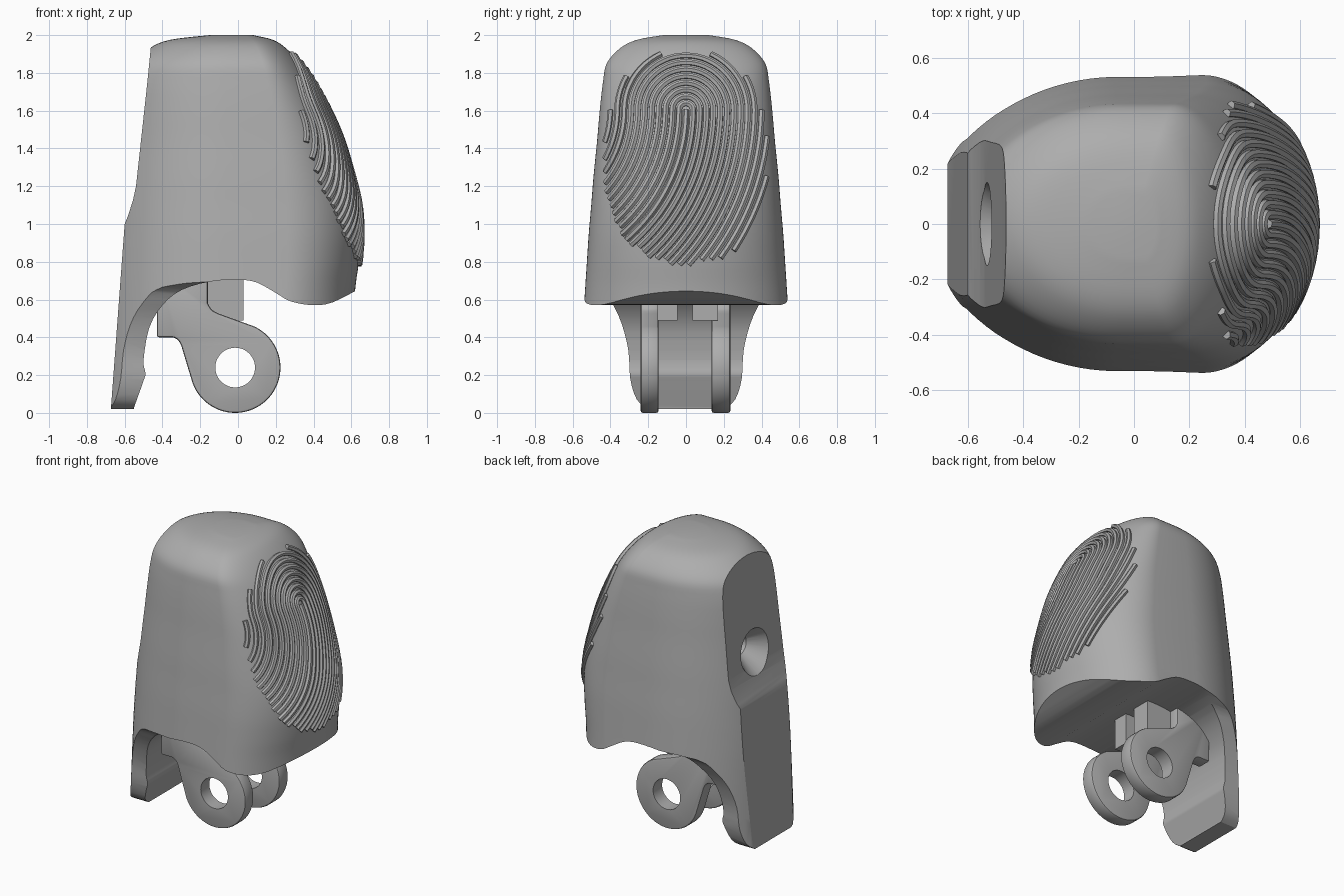
import bpy, bmesh, math
from mathutils import Vector, Matrix

if "Cube" in bpy.data.objects:
    bpy.data.objects.remove(bpy.data.objects["Cube"])

grey = bpy.data.materials.new("grey plastic")
grey.use_nodes = True
grey.diffuse_color = (0.42, 0.42, 0.42, 1)
grey.node_tree.nodes["Principled BSDF"].inputs["Base Color"].default_value = grey.diffuse_color


def add_object(name, bm):
    bmesh.ops.recalc_face_normals(bm, faces=bm.faces)
    mesh = bpy.data.meshes.new(name)
    bm.to_mesh(mesh)
    bm.free()
    obj = bpy.data.objects.new(name, mesh)
    bpy.context.collection.objects.link(obj)
    mesh.materials.append(grey)
    return obj


def activate(obj):
    bpy.ops.object.select_all(action='DESELECT')
    obj.select_set(True)
    bpy.context.view_layer.objects.active = obj


def smooth(obj, degrees=35):
    activate(obj)
    bpy.ops.object.shade_smooth_by_angle(angle=math.radians(degrees))


def prism(name, outline, axis, start, end):
    """Extrude an outline along y (points are x, z) or along x (points are y, z)."""
    bm = bmesh.new()
    place = (lambda p: (p[0], start, p[1])) if axis == 'y' else (lambda p: (start, p[0], p[1]))
    face = bm.faces.new([bm.verts.new(place(p)) for p in outline])
    step = Vector((0, end - start, 0)) if axis == 'y' else Vector((end - start, 0, 0))
    new = bmesh.ops.extrude_face_region(bm, geom=[face])["geom"]
    bmesh.ops.translate(bm, vec=step, verts=[v for v in new if isinstance(v, bmesh.types.BMVert)])
    return add_object(name, bm)


def cut(obj, cutter):
    cutter.hide_render = True
    mod = obj.modifiers.new("cut", 'BOOLEAN')
    mod.operation, mod.solver, mod.object = 'DIFFERENCE', 'EXACT', cutter
    activate(obj)
    bpy.ops.object.modifier_apply(modifier=mod.name)
    bpy.data.objects.remove(cutter)


def spline(points, steps):
    """Smooth path through the given points."""
    out = []
    pts = [Vector(p) for p in points]
    for i in range(len(pts) - 1):
        a, b, c, d = pts[max(i - 1, 0)], pts[i], pts[i + 1], pts[min(i + 2, len(pts) - 1)]
        for k in range(steps):
            t = k / steps
            out.append(b + 0.5 * t * ((c - a) + t * ((2 * a - 5 * b + 4 * c - d)
                                                   + t * (3 * (b - c) + d - a))))
    return out + [pts[-1]]


# Fingertip shell: stacked rounded sections (height, half width, back, front)
sections = [(-0.05, .58, -.725, .6), (.57, .54, -.71, .615), (.8, .525, -.7, .64),
            (.95, .515, -.69, .65), (1.1, .502, -.68, .64), (1.25, .49, -.665, .605),
            (1.45, .47, -.645, .545), (1.6, .457, -.63, .48), (1.75, .44, -.61, .4),
            (1.85, .42, -.57, .33), (1.93, .35, -.47, .255), (1.975, .26, -.36, .185),
            (2.0, .12, -.15, .08)]
bm = bmesh.new()
rings = []
SIDES = 96
for z, w, back, front in [tuple(v) for v in spline(sections, 4)]:
    ring = []
    mid_b, mid_f = 0.07 * back, 0.38 * front
    for i in range(SIDES):
        a = 2 * math.pi * (i + 0.5) / SIDES
        c, s = math.cos(a), math.sin(a)
        x = mid_f + (front - mid_f) * c if c > 0 else mid_b + (mid_b - back) * c
        ring.append(bm.verts.new((x, w * s, z)))
    rings.append(ring)
for lo, hi in zip(rings, rings[1:]):
    for i in range(SIDES):
        j = (i + 1) % SIDES
        bm.faces.new((lo[i], lo[j], hi[j], hi[i]))
bm.faces.new(rings[0])
bm.faces.new(rings[-1])
shell = add_object("fingertip_shell", bm)

# Raised print ridges: nested loops around a curved spine, laid on the pad
SPACING, CORE_Z, BEND = 0.036, 1.6, 0.9


def on_pad(y, z):
    return abs(y / 0.43) ** 2.4 + abs((z - 1.35) / 0.565) ** 2.4 < 1


def leg(r, side):
    radius = BEND + side * r
    n = 50
    return [(-BEND + radius * math.cos(t), CORE_Z - radius * math.sin(t))
            for t in (1.3 * k / n for k in range(n + 1))]


curve = bpy.data.curves.new("print_ridges", 'CURVE')
curve.dimensions = '3D'
curve.bevel_depth, curve.bevel_resolution, curve.use_fill_caps = 0.0165, 1, True


def add_run(run):
    if len(run) < 3:
        return
    line = curve.splines.new('POLY')
    line.points.add(len(run) - 1)
    for point, co in zip(line.points, run):
        point.co = (*co, 1)


for k in range(18):
    r = SPACING * k
    arch = [(r * math.cos(t), CORE_Z + r * math.sin(t))
            for t in (math.pi * i / 30 for i in range(1, 30))] if k else []
    path = (leg(r, 1)[::-1] + arch + leg(r, -1)) if k else leg(0, 1)
    run = []
    for y, z in path:
        hit, loc, normal, _ = shell.ray_cast(Vector((2, y, z)), Vector((-1, 0, 0)))
        if hit and on_pad(y, z):
            run.append(loc + normal * 0.005)
        else:
            add_run(run)
            run = []
    add_run(run)
ridges = bpy.data.objects.new("print_ridges", curve)
bpy.context.collection.objects.link(ridges)
curve.materials.append(grey)
activate(ridges)
bpy.ops.object.convert(target='MESH')
smooth(ridges, 50)

# Flat back with its shallow scooped pocket
cut(shell, prism("back_cutter", [(-.682, -.1), (-.6, 1.0), (-.58, 1.05), (-.555, 1.13), (-.54, 1.2),
                                 (-.48, 1.75), (-.445, 2.1), (-1, 2.1), (-1, -.1)], 'y', -1, 1))

# Wavy underside and the inner face of the tail
under = spline([(-.55, .03), (-.5, .17), (-.49, .21), (-.5, .28), (-.47, .45), (-.4, .57),
                (-.3, .65), (-.15, .695), (0, .705), (.1, .69), (.2, .635), (.28, .59),
                (.4, .57), (.5, .585), (.63, .65)], 3)
cut(shell, prism("underside_cutter", [(-.55, -.2)] + [tuple(p) for p in under]
                 + [(1, .85), (1, -.2)], 'y', -1, 1))

# Rounded sides of the tail
side = [tuple(p) for p in spline([(.2, .02), (.26, .07), (.295, .18), (.305, .33), (.34, .47),
                                  (.39, .58), (.45, .665), (.6, .715)], 3)]
cut(shell, prism("tail_cutter", [(-1, -.2), (-1, .715)] + [(-y, z) for y, z in side[::-1]]
                 + side + [(1, .715), (1, -.2)], 'x', -1, -.1))


# Countersunk screw hole in the pocket
def turned(name, r1, r2, depth, x, z):
    bm = bmesh.new()
    bmesh.ops.create_cone(bm, cap_ends=True, segments=48, radius1=r1, radius2=r2, depth=depth,
                          matrix=Matrix.Translation((x, 0, z)) @ Matrix.Rotation(math.pi / 2, 4, 'Y'))
    return add_object(name, bm)


cut(shell, turned("countersink_cutter", .19, .065, .16, -.5, 1.3))
cut(shell, turned("screw_cutter", .065, .065, .4, -.4, 1.3))
smooth(shell, 30)

# Pair of hinge ears with pin holes
EYE = Vector((-.015, .24))
eye = [(EYE.x + .24 * math.cos(t), EYE.y + .24 * math.sin(t))
       for t in (math.radians(200 + 5 * i) for i in range(46))]
ear_outline = eye + [(-.1, .525), (-.14, .545), (-.16, .58), (-.16, .76), (-.43, .76), (-.43, .4),
                     (-.34, .4), (-.315, .385), (-.3, .355)]
for name, y0, y1 in (("right_hinge_ear", -.24, -.145), ("left_hinge_ear", .135, .235)):
    ear = prism(name, ear_outline, 'y', y0, y1)
    bm = bmesh.new()
    bmesh.ops.create_cone(bm, cap_ends=True, segments=48, radius1=.105, radius2=.105, depth=1,
                          matrix=Matrix.Translation((EYE.x, 0, EYE.y))
                          @ Matrix.Rotation(math.pi / 2, 4, 'X'))
    bevel = ear.modifiers.new("bevel", 'BEVEL')
    bevel.width, bevel.segments = .012, 2
    activate(ear)
    bpy.ops.object.modifier_apply(modifier=bevel.name)
    cut(ear, add_object("pin_cutter", bm))
    smooth(ear)

# Stop blocks between the ears, reaching up into the shell
for name, y0, y1 in (("right_stop_block", -.15, -.045), ("left_stop_block", .035, .17)):
    prism(name, [(-.16, .53), (-.1, .49), (.03, .49), (.03, .76), (-.16, .76)], 'y', y0, y1)
